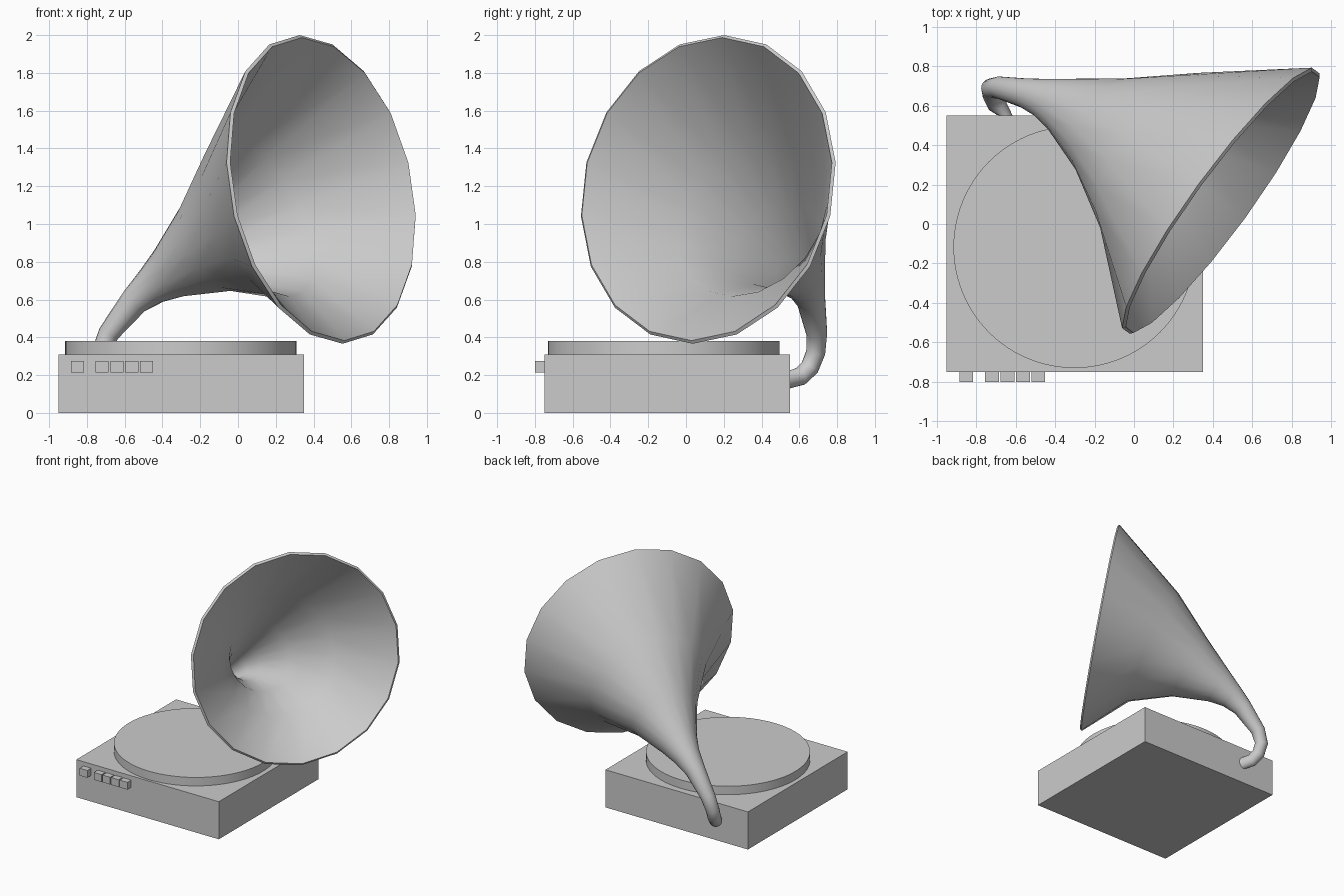
import bpy, bmesh
from math import cos, sin, tau
from mathutils import Vector

if "Cube" in bpy.data.objects:
    bpy.data.objects.remove(bpy.data.objects["Cube"])


def box(name, lo, hi):
    lo, hi = Vector(lo), Vector(hi)
    bpy.ops.mesh.primitive_cube_add(size=1, location=(lo + hi) / 2)
    ob = bpy.context.object
    ob.name = name
    ob.scale = hi - lo
    bpy.ops.object.transform_apply(location=False, rotation=False, scale=True)
    return ob


def horn(name, stations, mouth_normal, sides=18):
    """Sweep a ring of changing radius along a path, starting from the mouth."""
    pts = [Vector(s[:3]) for s in stations]
    n = len(pts)
    up = Vector((0, 0, 1))
    bm = bmesh.new()
    rings = []
    for i, p in enumerate(pts):
        if i == 0:
            t = Vector(mouth_normal).normalized()
        elif i == n - 1:
            t = Vector((-0.3, -1, 0)).normalized() * -1
        else:
            t = ((pts[i - 1] - p).normalized() + (p - pts[i + 1]).normalized()).normalized()
        up = (up - t * up.dot(t)).normalized()
        side = t.cross(up)
        r = stations[i][3]
        rings.append([bm.verts.new(p + r * (up * cos(tau * k / sides) + side * sin(tau * k / sides)))
                      for k in range(sides)])
    for a, b in zip(rings, rings[1:]):
        for k in range(sides):
            j = (k + 1) % sides
            bm.faces.new((a[k], b[k], b[j], a[j]))
    # normals point away from the path
    bm.normal_update()
    bm.faces.ensure_lookup_table()
    f = bm.faces[0]
    if f.normal.dot(f.calc_center_median() - pts[0].lerp(pts[1], 0.5)) < 0:
        bmesh.ops.reverse_faces(bm, faces=bm.faces)
    me = bpy.data.meshes.new(name)
    bm.to_mesh(me)
    bm.free()
    ob = bpy.data.objects.new(name, me)
    bpy.context.collection.objects.link(ob)
    return ob


def select(ob):
    bpy.ops.object.select_all(action='DESELECT')
    ob.select_set(True)
    bpy.context.view_layer.objects.active = ob


# Cabinet
box("cabinet", (-0.95, -0.75, 0), (0.35, 0.55, 0.31))

# Turntable platter
bpy.ops.mesh.primitive_cylinder_add(vertices=96, radius=0.613, depth=0.08,
                                    location=(-0.302, -0.117, 0.34))
bpy.context.object.name = "platter"
bpy.ops.object.shade_smooth_by_angle(angle=0.7)

# Front buttons: one apart, four in a row
for i, x in enumerate((-0.85, -0.72, -0.641, -0.563, -0.485)):
    box(f"button_{i + 1}", (x - 0.035, -0.8, 0.215), (x + 0.035, -0.74, 0.275))

# Horn: x, y, z, radius from the mouth down to the cabinet's back
path = [
    (0.44, 0.118, 1.183, 0.829),
    (0.105, 0.355, 1.03, 0.472),
    (-0.15, 0.495, 0.88, 0.268),
    (-0.36, 0.60, 0.74, 0.146),
    (-0.46, 0.638, 0.668, 0.102),
    (-0.55, 0.663, 0.59, 0.076),
    (-0.685, 0.692, 0.42, 0.056),
    (-0.724, 0.687, 0.32, 0.051),
    (-0.718, 0.655, 0.24, 0.05),
    (-0.695, 0.605, 0.193, 0.049),
    (-0.65, 0.54, 0.175, 0.048),
]
h = horn("horn", path, (0.796, -0.58, 0.17))
mod = h.modifiers.new("thickness", 'SOLIDIFY')
mod.thickness = 0.02
mod.offset = -1
select(h)
bpy.ops.object.modifier_apply(modifier=mod.name)
bpy.ops.object.shade_smooth_by_angle(angle=0.8)
